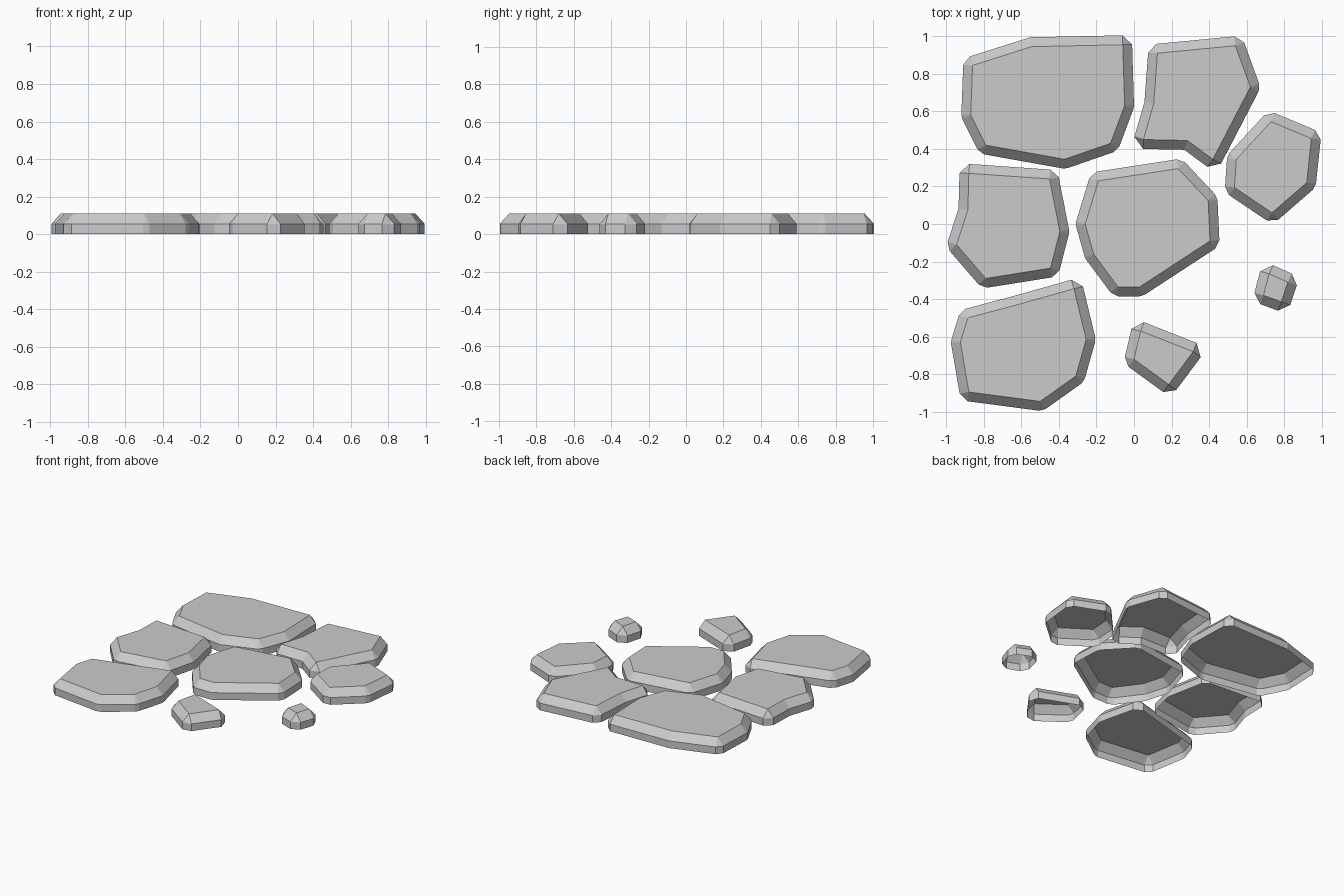
import bpy, bmesh
from mathutils import Vector

if "Cube" in bpy.data.objects:
    bpy.data.objects.remove(bpy.data.objects["Cube"])

BEVEL = 0.05      # width of the bevelled rim
MID, TOP = 0.055, 0.11


def side_normal(a, b):
    # outward normal of an edge in a clockwise outline
    e = (b - a).normalized()
    return Vector((-e.y, e.x))


def stone(name, outline):
    # flat top outline -> bevelled rim -> upright side, open underneath
    pts = [Vector(p) for p in outline]
    n = len(pts)
    bm = bmesh.new()
    top, mid, low = [], [], []
    for i, p in enumerate(pts):
        n1 = side_normal(pts[i - 1], p)
        n2 = side_normal(p, pts[(i + 1) % n])
        turn = n1.x * n2.y - n1.y * n2.x
        if turn < -0.3:                       # real corner: cut in two
            outs = [p + n1 * BEVEL, p + n2 * BEVEL]
        else:                                 # shallow or inward corner: mitre
            outs = [p + (n1 + n2) * BEVEL / (1 + n1.dot(n2))]
        top.append(bm.verts.new((p.x, p.y, TOP)))
        mid.append([bm.verts.new((o.x, o.y, MID)) for o in outs])
        low.append([bm.verts.new((o.x, o.y, 0)) for o in outs])
    bm.faces.new(top[::-1])
    for i in range(n):
        j = (i + 1) % n
        bm.faces.new((top[i], top[j], mid[j][0], mid[i][-1]))
        bm.faces.new((mid[i][-1], mid[j][0], low[j][0], low[i][-1]))
        if len(mid[i]) == 2:
            bm.faces.new((top[i], mid[i][1], mid[i][0]))
            bm.faces.new((mid[i][0], mid[i][1], low[i][1], low[i][0]))
    bmesh.ops.recalc_face_normals(bm, faces=bm.faces)
    bm.normal_update()
    if max(bm.faces, key=lambda f: f.calc_center_median().z).normal.z < 0:
        bmesh.ops.reverse_faces(bm, faces=bm.faces)
    me = bpy.data.meshes.new(name)
    bm.to_mesh(me)
    bm.free()
    bpy.context.collection.objects.link(bpy.data.objects.new(name, me))


# back row
stone("back_left_stone", [(-.86, .845), (-.545, .945), (-.06, .955), (-.05, .63),
                          (-.125, .43), (-.37, .345), (-.79, .42), (-.87, .58)])
stone("back_right_stone", [(.125, .91), (.54, .95), (.62, .73), (.42, .345),
                           (.285, .445), (.05, .45), (.105, .64)])
# middle row
stone("right_stone", [(.73, .545), (.945, .455), (.92, .22), (.735, .06),
                      (.535, .195), (.545, .345)])
stone("left_stone", [(-.88, .27), (-.45, .24), (-.395, -.04), (-.445, -.235),
                     (-.79, -.29), (-.945, -.11), (-.885, .075)])
stone("centre_stone", [(-.19, .23), (.235, .295), (.395, .125), (.405, -.09),
                       (.03, -.335), (-.085, -.335), (-.215, -.16), (-.26, 0)])
# front row and small pebbles
stone("front_left_stone", [(-.885, -.5), (-.64, -.435), (-.32, -.345), (-.255, -.615),
                           (-.31, -.81), (-.5, -.945), (-.88, -.895), (-.925, -.63)])
stone("front_small_stone", [(.035, -.57), (.315, -.68), (.185, -.855), (0, -.72)])
stone("pebble", [(.72, -.265), (.82, -.31), (.785, -.415), (.69, -.38)])
